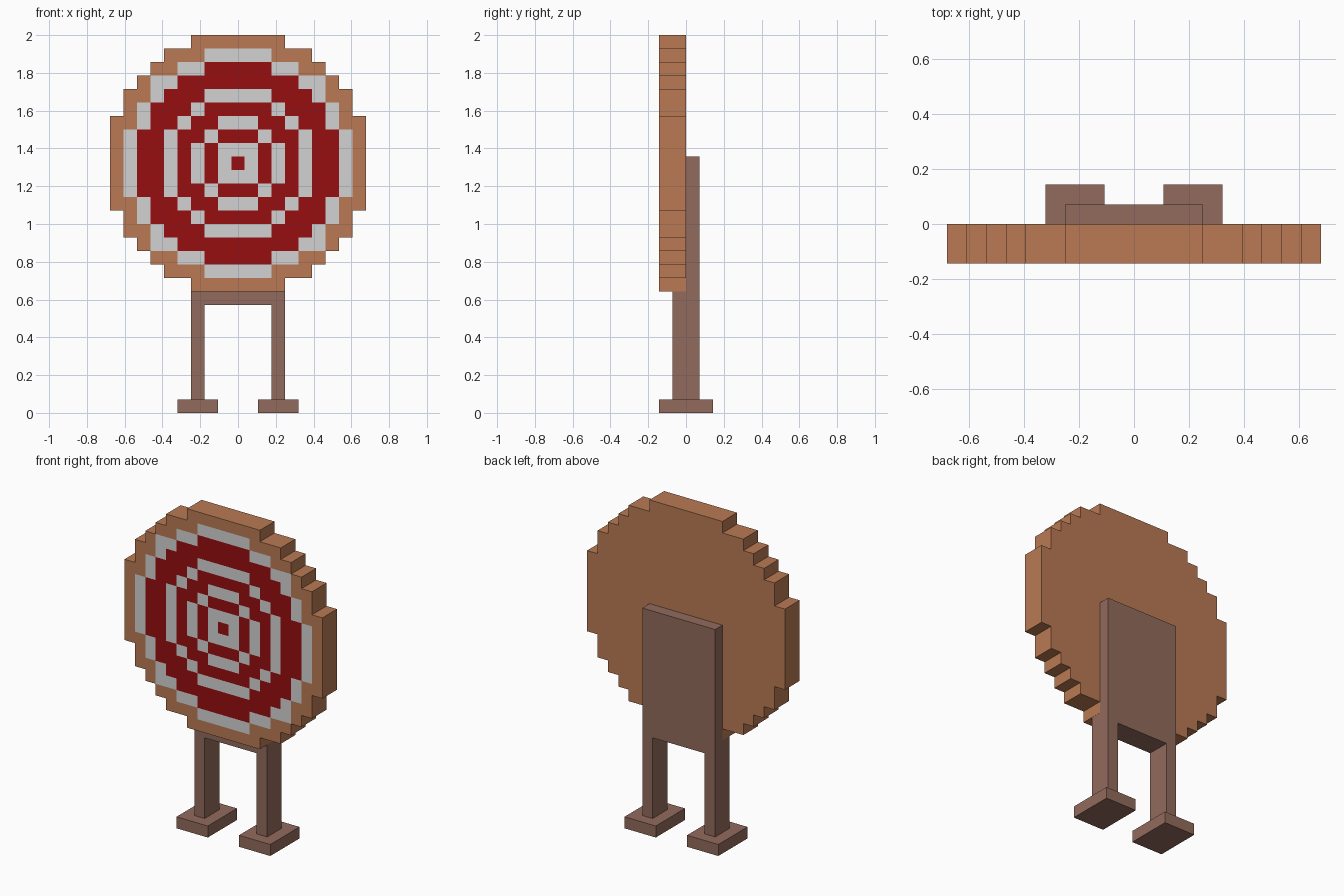
import bpy, bmesh

if "Cube" in bpy.data.objects:
    bpy.data.objects.remove(bpy.data.objects["Cube"])

U = 2 / 28          # one block
CENTER = 18.5       # height of the target centre, in blocks


def material(name, rgb):
    m = bpy.data.materials.new(name)
    m.diffuse_color = (*rgb, 1)
    m.use_nodes = True
    m.node_tree.nodes["Principled BSDF"].inputs["Base Color"].default_value = m.diffuse_color
    return m


WOOD = material("light wood", (0.49, 0.195, 0.088))
RED = material("red paint", (0.31, 0.0045, 0.005))
WHITE = material("white paint", (0.65, 0.65, 0.65))
DARK = material("dark wood", (0.29, 0.147, 0.11))


def finish(bm, name, mats):
    bmesh.ops.recalc_face_normals(bm, faces=bm.faces[:])
    bmesh.ops.scale(bm, vec=(U, U, U), verts=bm.verts[:])
    me = bpy.data.meshes.new(name)
    bm.to_mesh(me)
    bm.free()
    for m in mats:
        me.materials.append(m)
    ob = bpy.data.objects.new(name, me)
    bpy.context.collection.objects.link(ob)
    return ob


def prism(name, outline, y0, y1, mat):
    """Extrude an x-z outline from y0 to y1."""
    bm = bmesh.new()
    face = bm.faces.new([bm.verts.new((x, y0, z)) for x, z in outline])
    ext = bmesh.ops.extrude_face_region(bm, geom=[face])["geom"]
    moved = [v for v in ext if isinstance(v, bmesh.types.BMVert)]
    bmesh.ops.translate(bm, vec=(0, y1 - y0, 0), verts=moved)
    return finish(bm, name, [mat])


# Target disc: one quarter of the block pattern, centre row first, mirrored both ways
QUARTER = ["RWRWRWRRWB", "WWRWRWRRWB", "RRWRRWRRWB", "WWRRWRRWBB", "RRRWRRRWB",
           "WWWRRRWBB", "RRRRRWWB", "RRRWWBB", "WWWBBB", "BBBB"]

bm = bmesh.new()
for j in range(-9, 10):
    row = QUARTER[abs(j)]
    for i in range(1 - len(row), len(row)):
        corners = [(-.5, -.5), (.5, -.5), (.5, .5), (-.5, .5)]
        f = bm.faces.new([bm.verts.new((i + a, -2, CENTER + j + b)) for a, b in corners])
        f.material_index = "BRW".index(row[abs(i)])
bmesh.ops.remove_doubles(bm, verts=bm.verts[:], dist=0.01)
ext = bmesh.ops.extrude_face_region(bm, geom=bm.faces[:], use_keep_orig=True)["geom"]
bmesh.ops.translate(bm, vec=(0, 2, 0), verts=[v for v in ext if isinstance(v, bmesh.types.BMVert)])
bmesh.ops.recalc_face_normals(bm, faces=bm.faces[:])
# Rim and back are plain wood
for f in bm.faces:
    f.normal_update()
    if f.calc_center_median().y > -1.9:
        f.material_index = 0
finish(bm, "target_disc", [WOOD, RED, WHITE])

# Stand: back board with two legs, a hair narrower than the disc's bottom row
W = 3.495
prism("stand", [(-W, 1), (-2.5, 1), (-2.5, 8), (2.5, 8), (2.5, 1), (W, 1), (W, 19), (-W, 19)],
      -1, 1, DARK)

# Feet
for side, s in (("left", -1), ("right", 1)):
    prism(f"{side}_foot", [(s * 1.5, 0), (s * 4.5, 0), (s * 4.5, 1), (s * 1.5, 1)], -2, 2, DARK)
